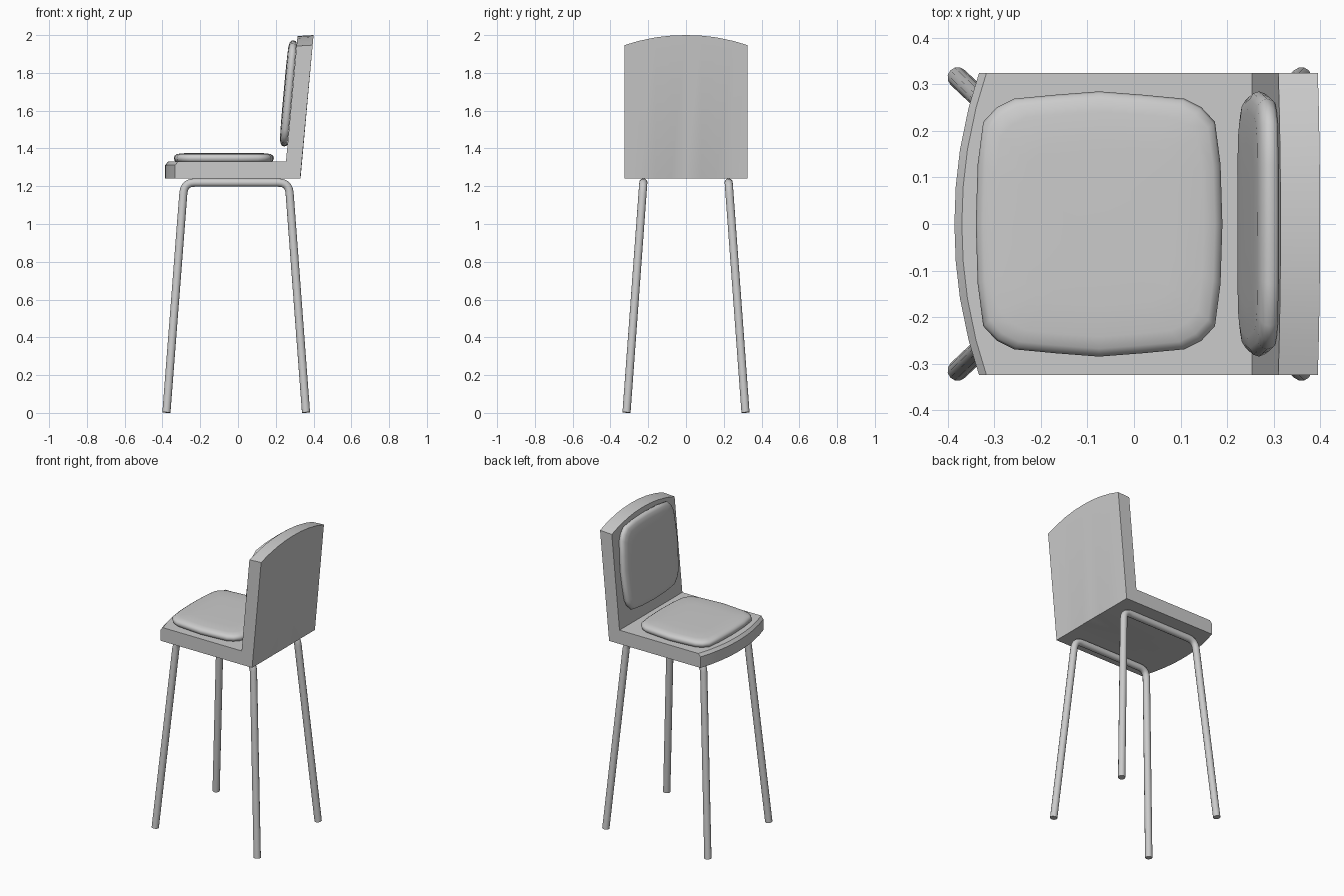
import bpy, bmesh, math
from mathutils import Vector, Matrix

if "Cube" in bpy.data.objects:
    bpy.data.objects.remove(bpy.data.objects["Cube"])


def finish(name, bm, angle):
    bmesh.ops.recalc_face_normals(bm, faces=bm.faces)
    me = bpy.data.meshes.new(name)
    bm.to_mesh(me)
    bm.free()
    ob = bpy.data.objects.new(name, me)
    bpy.context.collection.objects.link(ob)
    bpy.ops.object.select_all(action='DESELECT')
    bpy.context.view_layer.objects.active = ob
    ob.select_set(True)
    bpy.ops.object.shade_smooth_by_angle(angle=math.radians(angle))
    return ob


def loft(bm, rings):
    rows = [[bm.verts.new(p) for p in r] for r in rings]
    n = len(rows[0])
    for a, b in zip(rows, rows[1:]):
        for i in range(n):
            j = (i + 1) % n
            bm.faces.new((a[i], a[j], b[j], b[i]))
    bm.faces.new(rows[0])
    bm.faces.new(rows[-1])


# Seat and backrest shell: L profile swept across y, front and top edges bowed
def shell_ring(y):
    d = 0.053 * (abs(y) / 0.325) ** 2.1
    lean = 0.092 * d
    pts = [(-0.386 + d, 1.24), (0.33, 1.24), (0.331, 1.24 + 0.3 * d),
           (0.4 - lean, 2.0 - d), (0.315 - lean, 1.995 - d),
           (0.254, 1.33), (-0.37 + d, 1.33), (-0.386 + d, 1.312)]
    return [(x, y, z) for x, z in pts]


bm = bmesh.new()
loft(bm, [shell_ring(y) for y in (-0.325, -0.25, -0.16, -0.08, 0, 0.08, 0.16, 0.25, 0.325)])
bmesh.ops.remove_doubles(bm, verts=bm.verts, dist=0.0005)
finish("seat_shell", bm, 35)


# Cushions: rounded-square pillow, u by v in size, rising along local z
def cushion(name, u, v, height, matrix):
    quarter = [(1.0, 0.0), (0.985, 0.45), (0.94, 0.77), (0.83, 0.88), (0.69, 0.945), (0.35, 0.975)]
    outline = []
    for sx, sy in ((1, 1), (-1, 1), (-1, -1), (1, -1)):
        q = quarter + [(0.0, 1.0)]
        q = q[:-1] if sx * sy > 0 else q[:0:-1]
        outline += [(sx * a * u / 2, sy * b * v / 2) for a, b in q]
    levels = [(0.965, -0.005), (0.985, 0.12), (1.0, 0.4), (0.985, 0.66),
              (0.94, 0.84), (0.85, 0.94), (0.6, 0.98), (0.3, 1.0)]
    bm = bmesh.new()
    loft(bm, [[matrix @ Vector((x * s, y * s, h * height)) for x, y in outline] for s, h in levels])
    finish(name, bm, 60)


cushion("seat_cushion", 0.53, 0.57, 0.047, Matrix.Translation((-0.075, 0, 1.33)))
tilt = Matrix.Rotation(math.radians(-90 + 5.2), 4, 'Y')
cushion("back_cushion", 0.565, 0.57, 0.045, Matrix.Translation((0.286, 0, 1.69)) @ tilt)


# Leg frames: one bent tube per side, down both legs and under the seat
def bend(a, corner, b, r):
    a, c, b = Vector(a), Vector(corner), Vector(b)
    p, q = c + (a - c).normalized() * r, c + (b - c).normalized() * r
    return [p * (1 - t) ** 2 + c * 2 * t * (1 - t) + q * t * t for t in (0, 0.2, 0.4, 0.6, 0.8, 1)]


for side, name in ((-1, "front_leg_frame"), (1, "back_leg_frame")):
    foot_l, foot_r = (-0.379, side * 0.315, 0.002), (0.36, side * 0.315, 0.002)
    top_l, top_r = (-0.285, side * 0.226, 1.219), (0.269, side * 0.226, 1.219)
    path = [Vector(foot_l)] + bend(foot_l, top_l, top_r, 0.055) \
        + bend(top_l, top_r, foot_r, 0.055) + [Vector(foot_r)]
    cu = bpy.data.curves.new(name, 'CURVE')
    cu.dimensions = '3D'
    cu.bevel_depth = 0.022
    cu.bevel_resolution = 4
    cu.use_fill_caps = True
    sp = cu.splines.new('POLY')
    sp.points.add(len(path) - 1)
    for pt, co in zip(sp.points, path):
        pt.co = (*co, 1)
    sp.use_smooth = True
    bpy.context.collection.objects.link(bpy.data.objects.new(name, cu))
